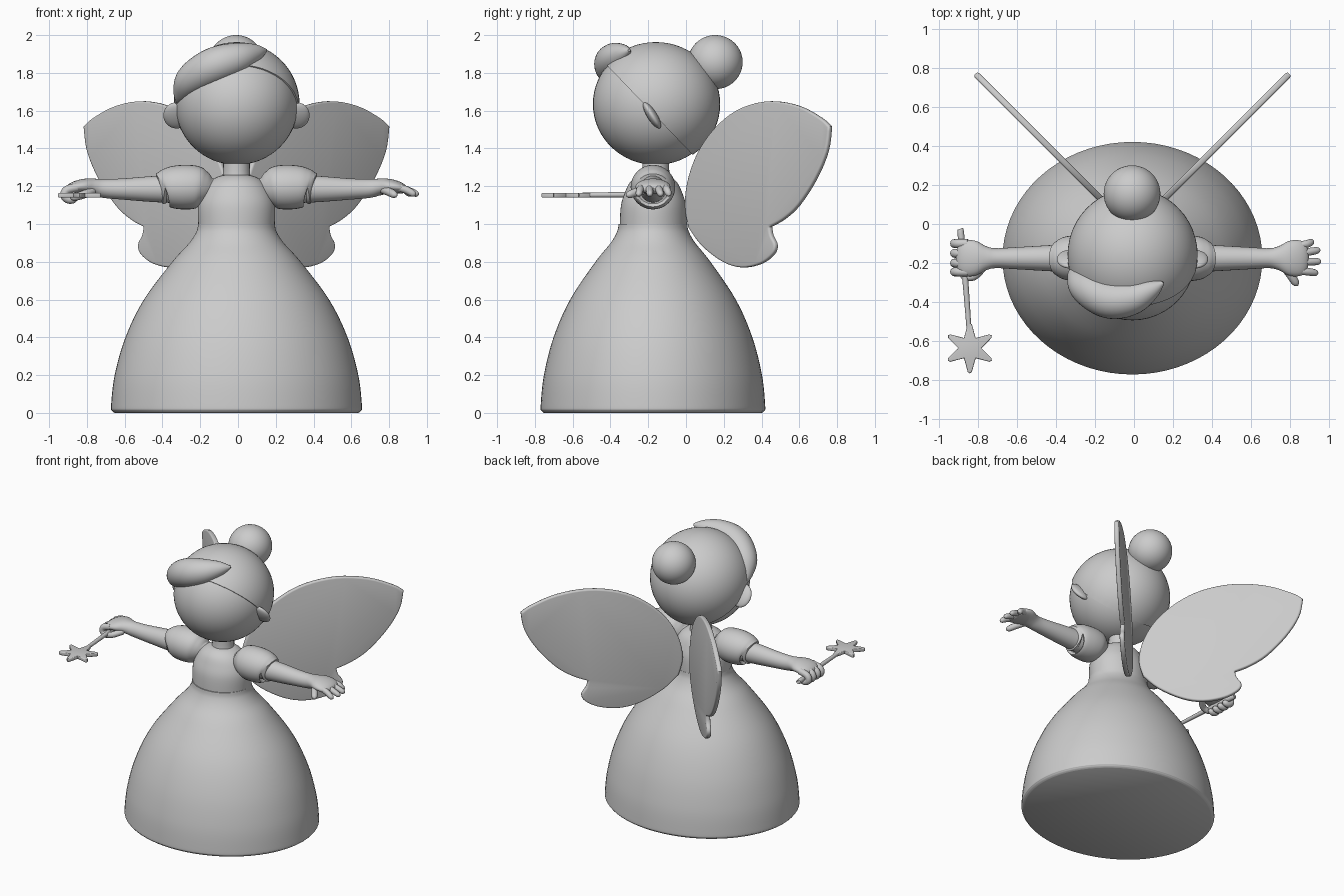
import bpy, bmesh, math
from mathutils import Vector, Matrix

if "Cube" in bpy.data.objects:
    bpy.data.objects.remove(bpy.data.objects["Cube"])

grey = bpy.data.materials.new("plain grey")
grey.diffuse_color = (0.6, 0.6, 0.6, 1)
grey.use_nodes = True
grey.node_tree.nodes["Principled BSDF"].inputs["Base Color"].default_value = grey.diffuse_color


def finish(name, bm, angle=40):
    bmesh.ops.recalc_face_normals(bm, faces=bm.faces)
    me = bpy.data.meshes.new(name)
    bm.to_mesh(me)
    bm.free()
    me.materials.append(grey)
    ob = bpy.data.objects.new(name, me)
    bpy.context.collection.objects.link(ob)
    bpy.ops.object.select_all(action='DESELECT')
    ob.select_set(True)
    bpy.context.view_layer.objects.active = ob
    bpy.ops.object.shade_smooth_by_angle(angle=math.radians(angle))
    return ob


def spline(pts, n):
    """Smooth curve through points of any dimension."""
    out = []
    for i in range(len(pts) - 1):
        a, b = pts[i], pts[i + 1]
        p = pts[i - 1] if i else a
        q = pts[i + 2] if i + 2 < len(pts) else b
        for k in range(n):
            t = k / n
            out.append([0.5 * (2 * B + (C - A) * t + (2 * A - 5 * B + 4 * C - D) * t * t
                               + (3 * B - A - 3 * C + D) * t ** 3)
                        for A, B, C, D in zip(p, a, b, q)])
    return out + [list(pts[-1])]


def loft(name, pts, side=(0, 1, 0), segs=24, n=5, angle=40):
    """Elliptical rings along a path of (x, y, z, half width along side, half depth)."""
    rows = spline(pts, n)
    path = [Vector(r[:3]) for r in rows]
    bm = bmesh.new()
    rings = []
    for i, r in enumerate(rows):
        t = (path[min(i + 1, len(path) - 1)] - path[max(i - 1, 0)]).normalized()
        u = Vector(side)
        u = (u - t * u.dot(t)).normalized()
        v = t.cross(u)
        w, d = max(r[3], 0.001), max(r[4], 0.001)
        rings.append([bm.verts.new(path[i] + u * w * math.cos(2 * math.pi * k / segs)
                                   + v * d * math.sin(2 * math.pi * k / segs))
                      for k in range(segs)])
    for a, b in zip(rings, rings[1:]):
        for k in range(segs):
            j = (k + 1) % segs
            bm.faces.new((a[k], a[j], b[j], b[k]))
    bm.faces.new(rings[0])
    bm.faces.new(rings[-1])
    return finish(name, bm, angle)


def ball(name, loc, size, tilt=0, cut=None):
    """Ellipsoid tilted about x, optionally keeping one side of a plane."""
    bm = bmesh.new()
    bmesh.ops.create_uvsphere(bm, u_segments=48, v_segments=32, radius=1)
    bm.transform(Matrix.Translation(loc) @ Matrix.Rotation(tilt, 4, 'X')
                 @ Matrix.Diagonal((*size, 1)))
    if cut:
        res = bmesh.ops.bisect_plane(bm, geom=bm.verts[:] + bm.edges[:] + bm.faces[:],
                                     plane_co=cut[0], plane_no=cut[1], clear_inner=True)
        bmesh.ops.edgeloop_fill(
            bm, edges=[e for e in res['geom_cut'] if isinstance(e, bmesh.types.BMEdge)])
    return finish(name, bm)


def finger(name, pts, r):
    """Slim rounded tube with a tapered tip."""
    rows = [(*p, r, r) for p in pts]
    a, b = Vector(pts[-2]), Vector(pts[-1])
    tip = b + (b - a).normalized() * r * 0.8
    rows[-1] = (*pts[-1], r * 0.85, r * 0.85)
    rows.append((*tip, r * 0.15, r * 0.15))
    loft(name, rows, segs=12, n=4)


def plate(name, outline, thick, bevel, matrix):
    """Flat outline given soft edges, centred on its own plane."""
    bm = bmesh.new()
    f = bm.faces.new([bm.verts.new((x, y, -thick / 2)) for x, y in outline])
    top = bmesh.ops.extrude_face_region(bm, geom=[f])['geom']
    bmesh.ops.translate(bm, verts=[v for v in top if isinstance(v, bmesh.types.BMVert)],
                        vec=(0, 0, thick))
    rim = [e for e in bm.edges if abs(e.verts[0].co.z - e.verts[1].co.z) < 1e-6]
    bmesh.ops.bevel(bm, geom=rim, offset=bevel, segments=3, profile=0.5, affect='EDGES')
    bm.transform(matrix)
    finish(name, bm, 50)


# Skirt and bodice, slightly shallower than wide
CX, CY = -0.008, -0.175
skirt = [(0.0, .645), (0.012, .66), (0.04, .664), (0.2, .645), (0.4, .588), (0.6, .490),
         (0.8, .340), (0.9, .250), (0.96, .212), (1.0, .203)]
loft("skirt", [(CX, CY, z, r, r * 0.895) for z, r in skirt], side=(1, 0, 0), segs=72, n=6)
bodice = [(0.94, .20, .175), (1.0, .203, .178), (1.1, .203, .172), (1.17, .18, .150),
          (1.22, .145, .125), (1.25, .10, .09), (1.26, .06, .06)]
loft("bodice", [(CX, CY + 0.003, z, a, b) for z, a, b in bodice], side=(1, 0, 0), segs=48)
loft("neck", [(CX, -0.16, z, r, r) for z, r in ((1.2, .09), (1.26, .073), (1.38, .07))],
     side=(1, 0, 0))

# Head, swept-back hair cap, bun and ears
HEAD = (-0.007, -0.16, 1.635)
ball("head", HEAD, (.325, .333, .322))
ball("hair_cap", HEAD, (.333, .341, .328), cut=((0, -0.16, 1.57), (0, 0.72, 0.69)))
ball("hair_bun", (-0.01, 0.155, 1.857), (.145, .145, .143))
for s in (-1, 1):
    ball("ear", (-0.008 + s * 0.317, -0.18, 1.575), (.07, .026, .08), tilt=math.radians(32))

# Swept fringe across the forehead
loft("fringe", [(-.315, -.23, 1.64, .012, .012), (-.295, -.265, 1.69, .05, .05),
                (-.245, -.325, 1.765, .085, .085), (-.13, -.385, 1.835, .098, .098),
                (-.01, -.38, 1.875, .085, .085), (.09, -.335, 1.905, .05, .05),
                (.15, -.30, 1.92, .008, .008)], segs=32, n=6)

# Puffed sleeves and arms running into flattened palms
AY = -0.175
sleeve = [(.09, 1.19, .05), (.13, 1.185, .06), (.17, 1.19, .09), (.21, 1.195, .112),
          (.27, 1.195, .118), (.33, 1.195, .113), (.365, 1.193, .103), (.378, 1.19, .09),
          (.372, 1.19, .07)]
arm = [(.33, 1.185, .072, .074), (.45, 1.185, .065, .068), (.6, 1.185, .056, .056),
       (.7, 1.188, .051, .050), (.75, 1.195, .062, .045), (.80, 1.20, .088, .040),
       (.85, 1.195, .092, .033), (.885, 1.185, .075, .024), (.90, 1.18, .03, .01)]
for s in (-1, 1):
    loft("sleeve", [(CX + s * x, AY, z, r, r) for x, z, r in sleeve], segs=32)
    loft("arm", [(CX + s * x, AY, z, a, b) for x, z, a, b in arm], segs=28)

# Open hand: four spread fingers and a thumb
for y0, x1, y1 in ((-.115, .908, -.092), (-.155, .938, -.135),
                   (-.195, .942, -.192), (-.235, .928, -.25)):
    finger("open_finger", [(.82, y0, 1.195), (.88, (y0 + y1) / 2, 1.185), (x1, y1, 1.16)], .02)
finger("open_thumb", [(.76, -.205, 1.185), (.80, -.26, 1.17), (.828, -.302, 1.155)], .022)

# Gripping hand: fingers curled around the wand
for y in (-.10, -.15, -.20, -.245):
    finger("curled_finger", [(-.85, y, 1.195), (-.905, y, 1.18), (-.918, y, 1.15),
                             (-.895, y, 1.13), (-.865, y, 1.132)], .023)
finger("curled_thumb", [(-.77, -.22, 1.175), (-.82, -.268, 1.155), (-.87, -.27, 1.14)], .021)

# Wand with a six-pointed star
loft("wand_stick", [(-.888, -.03, 1.155, .012, .012), (-.886, -.05, 1.155, .017, .017),
                    (-.862, -.30, 1.155, .015, .015), (-.842, -.57, 1.153, .012, .012)],
     side=(1, 0, 0), segs=12, n=4)
star = []
for k in range(6):
    a = math.radians(90 + 60 * k)
    for da, r in ((-5, .122), (0, .130), (5, .122), (30, .060)):
        star.append((r * math.cos(a + math.radians(da)), r * math.sin(a + math.radians(da))))
plate("wand_star", star, .026, .006, Matrix.Translation((-.84, -.635, 1.152)))

# Wings: upper lobe with pointed tip and small lower lobe, angled 45 degrees back
upper = [(.02, .98), (.0, 1.1), (.02, 1.25), (.08, 1.4), (.18, 1.53), (.3, 1.615),
         (.45, 1.65), (.6, 1.625), (.72, 1.56), (.768, 1.515)]
trailing = [(.768, 1.515), (.75, 1.385), (.69, 1.24), (.6, 1.1), (.52, 1.025), (.45, .985)]
lower = [(.45, .985), (.458, .94), (.48, .89), (.465, .84), (.4, .79), (.3, .77),
         (.2, .80), (.09, .885), (.02, .98)]
outline = [p for part in (upper, trailing, lower) for p in spline(part, 4)[:-1]]
for s in (-1, 1):
    # local x runs along the wing outward and back, local y is up
    m = Matrix(((s, 0, s * 0.707, CX + s * 0.035), (1, 0, -0.707, 0), (0, 1, 0, 0), (0, 0, 0, 1)))
    plate("wing", outline, .032, .01, m)
